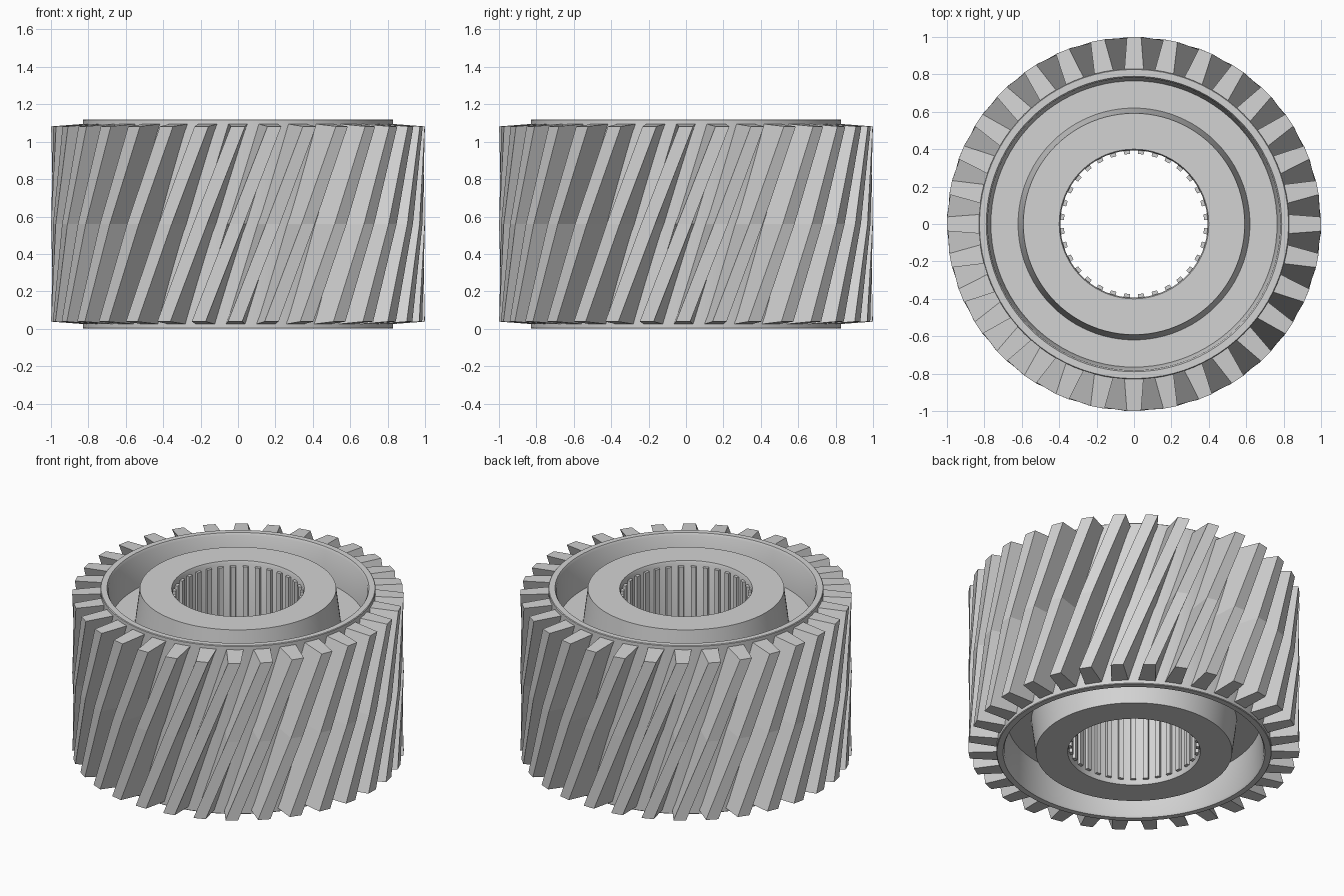
import bpy, bmesh, math

cube = bpy.data.objects.get("Cube")
if cube:
    bpy.data.objects.remove(cube, do_unlink=True)

HEIGHT = 1.12
TEETH = 32
PITCH = math.tau / TEETH

steel = bpy.data.materials.new("grey steel")
steel.use_nodes = True
GREY = (0.65, 0.65, 0.65, 1)
steel.diffuse_color = GREY
steel.node_tree.nodes["Principled BSDF"].inputs["Base Color"].default_value = GREY


def finish(name, bm):
    bmesh.ops.recalc_face_normals(bm, faces=bm.faces)
    mesh = bpy.data.meshes.new(name)
    bm.to_mesh(mesh)
    bm.free()
    mesh.materials.append(steel)
    obj = bpy.data.objects.new(name, mesh)
    bpy.context.collection.objects.link(obj)
    return obj


def polar(r, angle, z):
    return (r * math.cos(angle), r * math.sin(angle), z)


def lathe(name, profile, steps=96):
    """Revolve a closed (radius, height) profile around z."""
    bm = bmesh.new()
    rings = [[bm.verts.new(polar(r, math.tau * i / steps, z)) for r, z in profile]
             for i in range(steps)]
    n = len(profile)
    for i in range(steps):
        a, b = rings[i], rings[(i + 1) % steps]
        for j in range(n):
            k = (j + 1) % n
            bm.faces.new((a[j], b[j], b[k], a[k]))
    obj = finish(name, bm)
    bpy.ops.object.select_all(action='DESELECT')
    obj.select_set(True)
    bpy.context.view_layer.objects.active = obj
    bpy.ops.object.shade_smooth_by_angle(angle=math.radians(25))


def tooth_ring(name, section, twist=0, offset=0, levels=1):
    """Repeat a (radius, angle, end inset) section around z as twisted prisms."""
    bm = bmesh.new()
    n = len(section)
    for i in range(TEETH):
        turn = PITCH * (i + offset)
        loops = []
        for level in range(levels + 1):
            t = level / levels
            loops.append([bm.verts.new(polar(r, turn + a - twist * (1 - t),
                                             inset + (HEIGHT - 2 * inset) * t))
                          for r, a, inset in section])
        bm.faces.new(loops[0])
        bm.faces.new(loops[-1])
        for low, high in zip(loops, loops[1:]):
            for j in range(n):
                k = (j + 1) % n
                bm.faces.new((low[j], low[k], high[k], high[j]))
    finish(name, bm)


# Rim, recessed web and tapered hub, mirrored top to bottom
upper = [(0.83, HEIGHT - 0.004), (0.826, HEIGHT), (0.79, HEIGHT),
         (0.782, HEIGHT - 0.015), (0.765, HEIGHT - 0.22),
         (0.62, HEIGHT - 0.22), (0.592, HEIGHT - 0.004),
         (0.40, HEIGHT - 0.004), (0.394, HEIGHT - 0.02)]
lower = [(r, HEIGHT - z) for r, z in reversed(upper)]
lathe("gear_body", upper + lower)

# Helical outer teeth with slightly sloped ends
tooth = [(0.815, -0.064, 0.024), (1.0, -0.038, 0.038),
         (1.0, 0.038, 0.038), (0.815, 0.064, 0.024)]
tooth_ring("helical_teeth", tooth, twist=PITCH * 2.08, levels=2)

# Straight splines inside the bore
spline = [(0.40, -0.045, 0.035), (0.375, -0.04, 0.035),
          (0.375, 0.04, 0.035), (0.40, 0.045, 0.035)]
tooth_ring("bore_splines", spline, offset=0.5)
